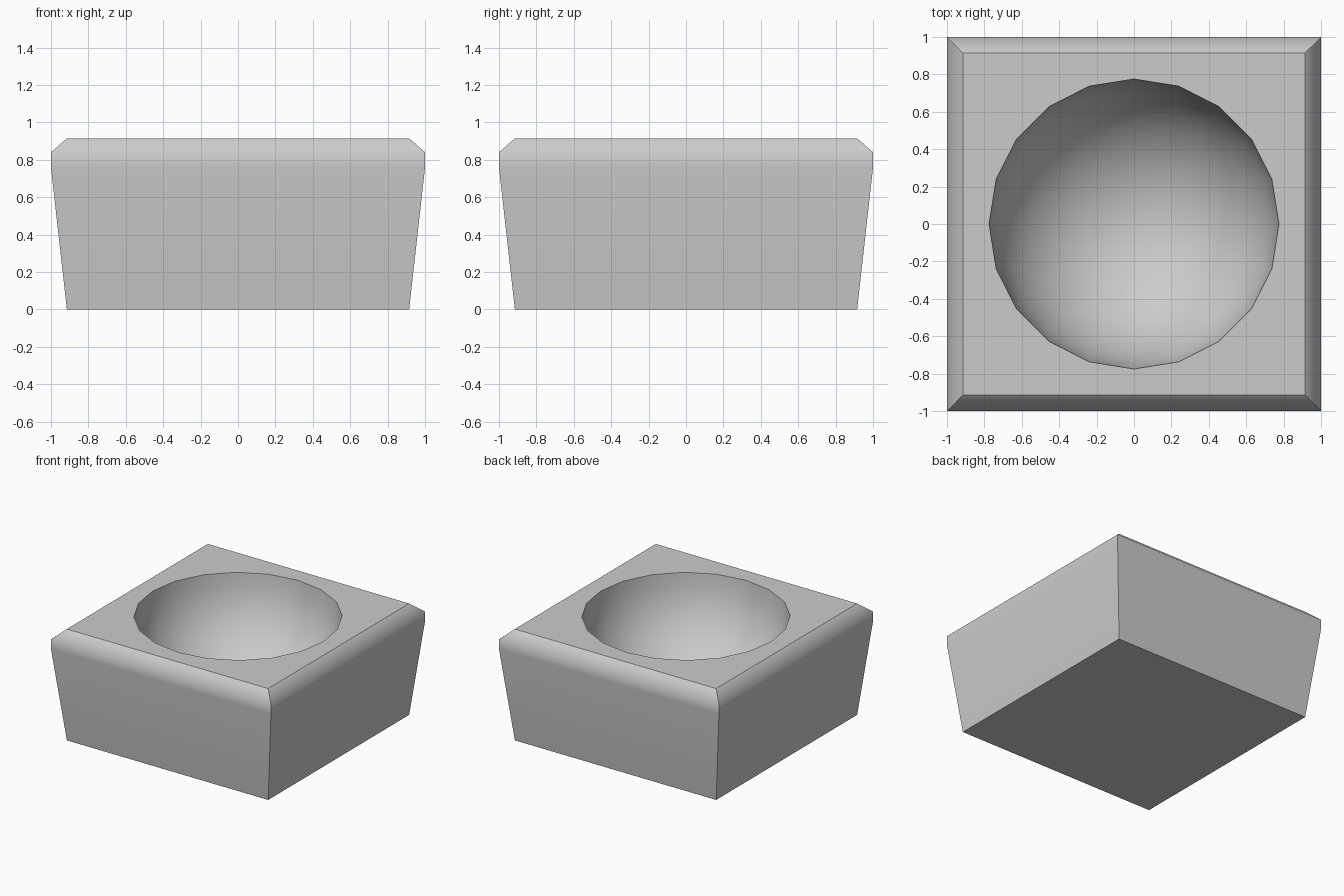
import bpy, bmesh, math

if "Cube" in bpy.data.objects:
    bpy.data.objects.remove(bpy.data.objects["Cube"])

TOP, BOWL_R, SIDES, RINGS = 0.915, 0.775, 20, 10

bm = bmesh.new()


def ring(radius, z, n, start=0.0):
    return [bm.verts.new((radius * math.cos(start + math.tau * i / n),
                          radius * math.sin(start + math.tau * i / n), z)) for i in range(n)]


def skin(rings):
    for a, b in zip(rings, rings[1:]):
        n = len(a)
        for i in range(n):
            j = (i + 1) % n
            bm.faces.new((a[i], a[j], b[j], b[i]))


# Tapered square body with chamfered shoulders
profile = [(0.915, 0.0), (1.0, 0.76), (1.0, 0.84), (0.915, TOP)]
body = [ring(h * math.sqrt(2), z, 4, math.pi / 4) for h, z in profile]
skin(body)
bm.faces.new(body[0][::-1])

# Hemispherical hollow
bowl = []
for k in range(RINGS):
    t = math.pi / 2 * k / RINGS
    bowl.append(ring(BOWL_R * math.cos(t), TOP - BOWL_R * math.sin(t), SIDES))
skin(bowl)
pole = bm.verts.new((0, 0, TOP - BOWL_R))
for i in range(SIDES):
    bm.faces.new((bowl[-1][i], bowl[-1][(i + 1) % SIDES], pole))

# Flat top between the square edge and the bowl rim
edges = [bm.edges.get((r[i], r[(i + 1) % len(r)]))
         for r in (body[-1], bowl[0]) for i in range(len(r))]
bmesh.ops.triangle_fill(bm, edges=edges, use_beauty=True, normal=(0, 0, 1))
bmesh.ops.recalc_face_normals(bm, faces=bm.faces[:])

# Smooth faces, sharp corners, rim, base and top outline
for f in bm.faces:
    f.smooth = True
for e in edges:
    e.smooth = False
for i in range(4):
    bm.edges.get((body[0][i], body[0][(i + 1) % 4])).smooth = False
    for a, b in zip(body, body[1:]):
        bm.edges.get((a[i], b[i])).smooth = False

mesh = bpy.data.meshes.new("block_bowl")
bm.to_mesh(mesh)
bm.free()
bpy.context.collection.objects.link(bpy.data.objects.new("block_bowl", mesh))
